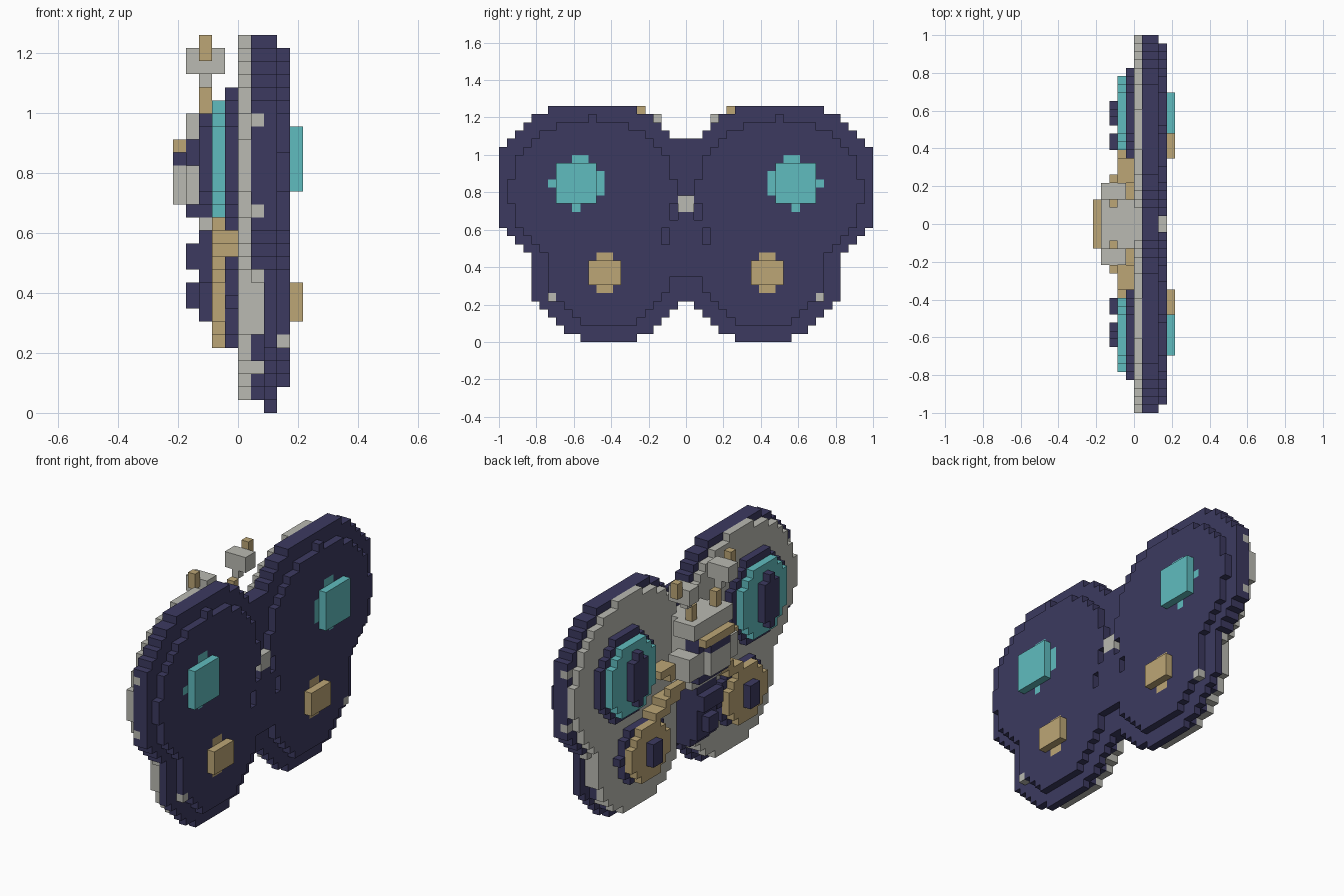
import bpy
import bmesh
from mathutils import Vector

old = bpy.data.objects.get("Cube")
if old:
    bpy.data.objects.remove(old, do_unlink=True)

SIZE = 2 / 46          # edge of one block
COLOURS = {
    "indigo": (0.045, 0.042, 0.117),
    "pale grey": (0.491, 0.491, 0.445),
    "teal": (0.117, 0.503, 0.521),
    "tan": (0.503, 0.381, 0.181),
}
materials = {}
for name, rgb in COLOURS.items():
    mat = bpy.data.materials.new(name)
    mat.use_nodes = True
    mat.diffuse_color = (*rgb, 1)
    mat.node_tree.nodes["Principled BSDF"].inputs["Base Color"].default_value = (*rgb, 1)
    materials[name] = mat

# (layer, column, row) -> (part, colour); later parts replace earlier ones
cells = {}


def put(part, colour, layer, col, row):
    for c in (col, -1 - col):
        cells[layer, c, row] = (part, colour)


def disc(part, colour, layers, centre, radii):
    cy, cz = centre
    for layer in layers:
        for col in range(23):
            for row in range(29):
                if ((col - cy) / radii[0]) ** 2 + ((row - cz) / radii[1]) ** 2 <= 1:
                    put(part, colour, layer, col, row)


def box(part, colour, layers, cols, rows):
    for layer in range(layers[0], layers[1] + 1):
        for col in range(cols[0], cols[1] + 1):
            for row in range(rows[0], rows[1] + 1):
                put(part, colour, layer, col, row)


def carve(layer, cols, rows):
    for col in range(cols[0], cols[1] + 1):
        for row in range(rows[0], rows[1] + 1):
            cells.pop((layer, col, row), None)
            cells.pop((layer, -1 - col, row), None)


UPPER, LOWER = (11, 18.5), (9, 8.5)
EYE, SPOT = (13, 19), (9.5, 8)

# Main wing plates
disc("wing_plate", "indigo", (6, 7), UPPER, (12.2, 10.6))
disc("wing_plate", "indigo", (7,), LOWER, (9.8, 9))
disc("wing_plate", "indigo", (6,), LOWER, (8.8, 8.2))
box("wing_plate", "indigo", (6, 7), (0, 1), (5, 24))
for (layer, col, row) in list(cells):
    if layer == 6 and (row in (3, 15, 22) or 6 <= row <= 10):
        cells[layer, col, row] = ("wing_plate", "pale grey")

# Raised outer plate
disc("outer_plate", "indigo", (8,), (11, 18), (10.1, 9))
disc("outer_plate", "indigo", (8,), LOWER, (7.6, 7.1))
box("outer_plate", "indigo", (8, 8), (0, 3), (8, 15))
carve(8, (2, 2), (12, 13))
carve(8, (1, 1), (15, 15))
box("outer_plate", "pale grey", (8, 8), (0, 0), (16, 17))
box("outer_plate", "pale grey", (8, 8), (16, 16), (5, 5))

# Spots on the outer side
box("outer_spot", "teal", (8, 9), (11, 15), (17, 21))
box("outer_spot", "teal", (8, 8), (10, 10), (18, 20))
box("outer_spot", "teal", (8, 8), (12, 13), (22, 22))
box("outer_spot", "teal", (8, 8), (13, 13), (16, 16))
box("outer_spot", "teal", (8, 8), (16, 16), (19, 19))
box("outer_spot", "tan", (8, 9), (8, 11), (7, 9))
box("outer_spot", "tan", (8, 8), (9, 10), (6, 10))

# Pale inner wing face
disc("inner_plate", "pale grey", (5,), UPPER, (11.2, 9.8))
disc("inner_plate", "pale grey", (5,), LOWER, (8.8, 8.1))
box("inner_plate", "pale grey", (5, 5), (0, 1), (6, 22))

# Eye spots on the inner wing face
disc("upper_eye_rim", "indigo", (4,), EYE, (5.4, 5.4))
disc("upper_eye", "teal", (3,), EYE, (4.5, 4.5))
disc("upper_pupil", "indigo", (2,), EYE, (1.8, 3.4))
disc("lower_eye_rim", "indigo", (4,), SPOT, (4.6, 3.6))
disc("lower_eye", "tan", (3,), SPOT, (3.9, 3.6))
box("lower_pupil", "indigo", (2, 2), (9, 10), (7, 9))

# Stepped legs from the lower spots to the body
for step in range(4):
    col, row = 8 - step, 12 + step // 2
    box("leg", "tan", (3, 4), (col - 1, col), (row, row))
box("leg", "tan", (3, 3), (3, 5), (14, 14))
for step in range(4):
    box("upper_leg", "tan", (3, 4), (3 + step, 4 + step), (16 + step // 2, 16 + step // 2))

# Segmented abdomen
box("abdomen", "indigo", (3, 4), (0, 1), (6, 14))
box("abdomen", "indigo", (2, 2), (0, 1), (7, 10))
box("abdomen", "indigo", (1, 1), (0, 0), (8, 9))
box("abdomen", "indigo", (1, 2), (0, 1), (11, 12))
box("abdomen", "indigo", (2, 2), (0, 1), (13, 13))

# Thorax and head
box("thorax", "pale grey", (2, 4), (0, 2), (14, 22))
box("thorax", "pale grey", (1, 3), (0, 4), (16, 18))
box("thorax", "indigo", (1, 2), (0, 2), (15, 15))
box("head", "pale grey", (1, 3), (0, 3), (21, 22))
box("head", "indigo", (1, 2), (0, 2), (19, 20))
box("head", "pale grey", (0, 0), (0, 1), (16, 18))
box("head", "indigo", (0, 0), (0, 1), (19, 19))
box("head", "tan", (0, 0), (0, 2), (20, 20))

# Antennae
box("antenna", "tan", (2, 2), (2, 2), (23, 24))
box("antenna", "pale grey", (2, 2), (3, 3), (25, 25))
box("antenna", "pale grey", (1, 3), (3, 4), (26, 27))
box("antenna", "tan", (2, 2), (5, 5), (27, 28))


# Turn each part into a mesh of its open block faces
def build(part):
    names = list(COLOURS)
    bm = bmesh.new()
    verts = {}
    for cell, (owner, colour) in cells.items():
        if owner != part:
            continue
        for axis in range(3):
            for side in (0, 1):
                beside = list(cell)
                beside[axis] += 2 * side - 1
                if tuple(beside) in cells:
                    continue
                ring = []
                for u, v in ((0, 0), (1, 0), (1, 1), (0, 1)):
                    corner = list(cell)
                    corner[axis] += side
                    corner[(axis + 1) % 3] += u
                    corner[(axis + 2) % 3] += v
                    key = tuple(corner)
                    if key not in verts:
                        verts[key] = bm.verts.new((Vector(key) - Vector((5, 0, 0))) * SIZE)
                    ring.append(verts[key])
                face = bm.faces.new(ring if side else ring[::-1])
                face.material_index = names.index(colour)
    mesh = bpy.data.meshes.new(part)
    bm.to_mesh(mesh)
    bm.free()
    for name in names:
        mesh.materials.append(materials[name])
    bpy.context.collection.objects.link(bpy.data.objects.new(part, mesh))


for part in sorted({owner for owner, _ in cells.values()}):
    build(part)
